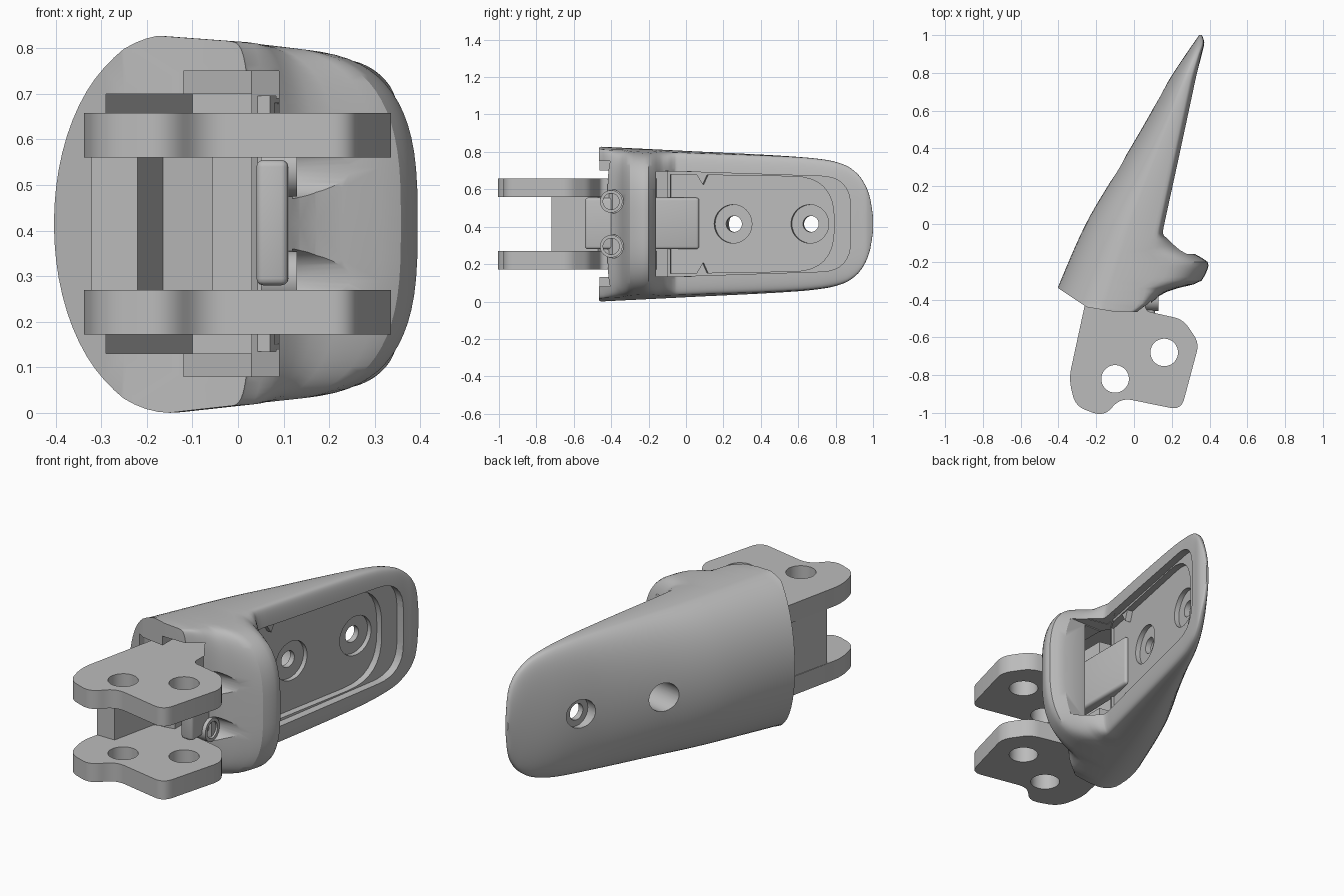
import bpy, bmesh, math
from mathutils import Matrix, Vector

if "Cube" in bpy.data.objects:
    bpy.data.objects.remove(bpy.data.objects["Cube"], do_unlink=True)

MID = 0.415          # height of the symmetry plane
TILT = 0.215         # slope of the tray rim in plan
ANGLE = math.atan(TILT)

grey = bpy.data.materials.new("plain grey")
grey.use_nodes = True
grey.diffuse_color = (0.5, 0.5, 0.5, 1)
grey.node_tree.nodes["Principled BSDF"].inputs["Base Color"].default_value = (0.5, 0.5, 0.5, 1)

# frame lying on the tray rim: u along the rim, v up, w outwards
s, c = math.sin(ANGLE), math.cos(ANGLE)
RIM = Matrix(((s, 0, c, 0.165), (c, 0, -s, 0), (0, 1, 0, MID), (0, 0, 0, 1)))
PLAN = Matrix.Identity(4)
SIDE = Matrix(((0, 0, 1, 0), (1, 0, 0, 0), (0, 1, 0, 0), (0, 0, 0, 1)))


def finish(bm, name):
    bmesh.ops.recalc_face_normals(bm, faces=bm.faces)
    mesh = bpy.data.meshes.new(name)
    bm.to_mesh(mesh)
    bm.free()
    mesh.materials.append(grey)
    obj = bpy.data.objects.new(name, mesh)
    bpy.context.collection.objects.link(obj)
    return obj


def prism(name, points, low, high, frame=PLAN):
    bm = bmesh.new()
    rings = [[bm.verts.new(frame @ Vector((x, y, h))) for x, y in points] for h in (low, high)]
    bm.faces.new(rings[0][::-1])
    bm.faces.new(rings[1])
    n = len(points)
    for i in range(n):
        j = (i + 1) % n
        bm.faces.new((rings[0][i], rings[0][j], rings[1][j], rings[1][i]))
    return finish(bm, name)


def circle(x, y, r, n=40):
    return [(x + r * math.cos(i * math.tau / n), y + r * math.sin(i * math.tau / n)) for i in range(n)]


def rounded(points, radii, steps=8):
    """Polygon with its corners replaced by curves."""
    out = []
    for i, (p, r) in enumerate(zip(points, radii)):
        p = Vector(p)
        a = p + (Vector(points[i - 1]) - p).normalized() * r
        b = p + (Vector(points[(i + 1) % len(points)]) - p).normalized() * r
        if r == 0:
            out.append(tuple(p))
            continue
        for k in range(steps + 1):
            t = k / steps
            out.append(tuple(a * (1 - t) ** 2 + p * 2 * t * (1 - t) + b * t * t))
    return out


def modify(obj, kind, **settings):
    mod = obj.modifiers.new("step", kind)
    for key, value in settings.items():
        setattr(mod, key, value)
    bpy.context.view_layer.objects.active = obj
    bpy.ops.object.modifier_apply(modifier=mod.name)


def cut(obj, *cutters):
    for cutter in cutters:
        modify(obj, 'BOOLEAN', operation='DIFFERENCE', solver='EXACT', object=cutter)
        bpy.data.objects.remove(cutter, do_unlink=True)


def smooth(keys, y):
    """Monotone curve through the key points."""
    grads = [(q - p) / (b - a) for (a, p), (b, q) in zip(keys, keys[1:])]
    slopes = [grads[0]]
    for g, h in zip(grads, grads[1:]):
        slopes.append(2 * g * h / (g + h) if g * h > 0 else 0)
    slopes.append(grads[-1])
    for i, ((a, p), (b, q)) in enumerate(zip(keys, keys[1:])):
        if y <= b or i == len(grads) - 1:
            d = b - a
            t = (y - a) / d
            return (p * (1 + 2 * t) * (1 - t) ** 2 + q * t * t * (3 - 2 * t)
                    + d * t * (1 - t) * (slopes[i] * (1 - t) - slopes[i + 1] * t))


# shell: D-shaped sections lofted along the length, swelling into the front fin
LEFT = [(-.5, -.47), (-.34, -.405), (0, -.255), (.29, -.085), (.555, .07), (.77, .19), (.95, .31), (1, .345)]
RIGHT = [(-.5, 0), (-.46, .03), (-.42, .09), (-.37, .15), (-.34, .23), (-.31, .345), (-.29, .365),
         (-.21, .395), (-.18, .36), (-.13, .265), (-.09, .205), (-.05, .158), (-.03, .159), (0, .165),
         (.3, .23), (.9, .359), (.96, .372), (1, .36)]
HALF = [(-.5, .417), (0, .392), (.6, .36), (.75, .343), (.85, .315), (.92, .265), (.96, .205), (.985, .135), (1, .04)]


def section(y, n=64):
    left, right, half = smooth(LEFT, y), smooth(RIGHT, y), smooth(HALF, y)
    width, rim = right - left, .165 + TILT * y
    al = .62 * min(rim - left, width)
    ar = min(.36 * width, .05 + max(0, right - rim) * 1.2)
    fin = min(1, max(0, (ar - .05) / .15))
    ring = []
    for i in range(n):
        t = math.tau * i / n
        co, si = math.cos(t), math.sin(t)
        power = 2 / (4 - fin if co > 0 else 2)
        centre = left + al
        x = right - ar + ar * co ** power if co > 0 else centre - al * (-co) ** power
        z = half * abs(si) ** power * (1 - .25 * max(0, x - centre))
        ring.append(Vector((x, y, MID + math.copysign(z, si))))
    return ring


stations = sorted({round(-.5 + .02 * i, 3) for i in range(76)} | {-.05, -.03, .97, .985, .993})
bm = bmesh.new()
rings = [[bm.verts.new(p) for p in section(y)] for y in stations]
for a, b in zip(rings, rings[1:]):
    for i in range(len(a)):
        j = (i + 1) % len(a)
        bm.faces.new((a[i], a[j], b[j], b[i]))
bm.faces.new(rings[0])
bm.faces.new(rings[-1])
bmesh.ops.triangulate(bm, faces=bm.faces)
shell = finish(bm, "shell")

# front trim, hollow front, fin back and recessed tray
cut(shell,
    prism("front_trim", [(-.6, -.2), (-.4, -.34), (-.25, -.44), (-.1, -.465), (.1, -.465), (.1, -.7), (-.6, -.7)], -1, 2),
    prism("side_cavity", [(-.29, -.6), (-.29, -.37), (-.1, -.05), (.03, -.05), (.03, -.6)], .13, .70),
    prism("main_cavity", [(-.12, -.6), (-.12, -.12), (.03, -.08), (.09, -.17), (.09, -.6)], .08, .75),
    prism("fin_cavity", [(.02, -.35), (.1, -.35), (.19, -.23), (.19, -.12), (.02, -.12)], .14, .69),
    prism("fin_back", [(.02, -.16), (.6, -.16), (.6, .03), (.15, .03), (.07, -.1), (.02, -.1)], .135, .695),
    prism("window", rounded([(-.1, -.282), (.9, -.25), (.9, .25), (-.1, .282)], [0, .16, .16, 0]), -.045, .2, RIM),
    prism("tray_floor", rounded([(-.1, -.265), (.8, -.25), (.8, .25), (-.1, .265)], [0, .22, .22, 0]), -.08, .15, RIM))

# screw holes through the tray, recessed on both sides
for u in (.24, .66):
    cut(shell,
        prism("head_recess", circle(u, 0, .103), -.105, .2, RIM),
        prism("through_hole", circle(u, 0, .043), -.7, .2, RIM),
        prism("back_recess", circle(u, 0, .075), -.7, -.135, RIM))

# scallops in the fin and the small bosses behind them
for z, name in ((MID - .12, "lower_boss"), (MID + .12, "upper_boss")):
    cut(shell, prism("scallop", circle(-.4, z, .065), .12, .5, SIDE))
    boss = prism(name, circle(-.4, z, .06), .05, .13, SIDE)
    cut(boss, prism("boss_recess", circle(-.4, z, .043), .10, .3, SIDE),
        prism("boss_hole", circle(-.4, z, .025), .06, .3, SIDE))

# hinge plates with a chamfered outer edge
outline = rounded(
    [(-.2, -.15), (-.345, -.82), (-.31, -.965), (-.16, -1.02), (-.07, -.92), (.25, -.985), (.345, -.63),
     (.26, -.505), (.06, -.46), (.06, -.2)],
    [0, .06, .06, .06, .06, .06, .05, .05, .03, 0])
for low, name in ((.172, "lower_hinge_plate"), (.56, "upper_hinge_plate")):
    plate = prism(name, outline, low, low + .098)
    for x, y in ((-.1, -.82), (.16, -.68)):
        cut(plate, prism("pin_hole", circle(x, y, .073), 0, 1))

# web joining the plates, stepped back on its inner side
prism("hinge_web", [(-.322, -.72), (-.22, -.72), (-.165, -.47), (-.055, -.45), (-.055, -.2), (-.2, -.2)], .265, .565)

# tongue running from the hinge under the fin into the tray
tongue = prism("tongue", [(.04, -.54), (.11, -.54), (.114, .07), (.06, .07)], .28, .555)
modify(tongue, 'BEVEL', width=.015, segments=3)

# small gussets in the tray corners
for side, name in ((-1, "lower_gusset"), (1, "upper_gusset")):
    prism(name, [(.08, side * .21), (.11, side * .275), (.04, side * .275)], -.085, -.05, RIM)

# smooth shading with crisp edges
bpy.ops.object.select_all(action='DESELECT')
for obj in bpy.context.collection.objects:
    if obj.type == 'MESH' and grey.name in obj.data.materials:
        modify(obj, 'TRIANGULATE')
        obj.select_set(True)
bpy.ops.object.shade_smooth_by_angle(angle=math.radians(30))
